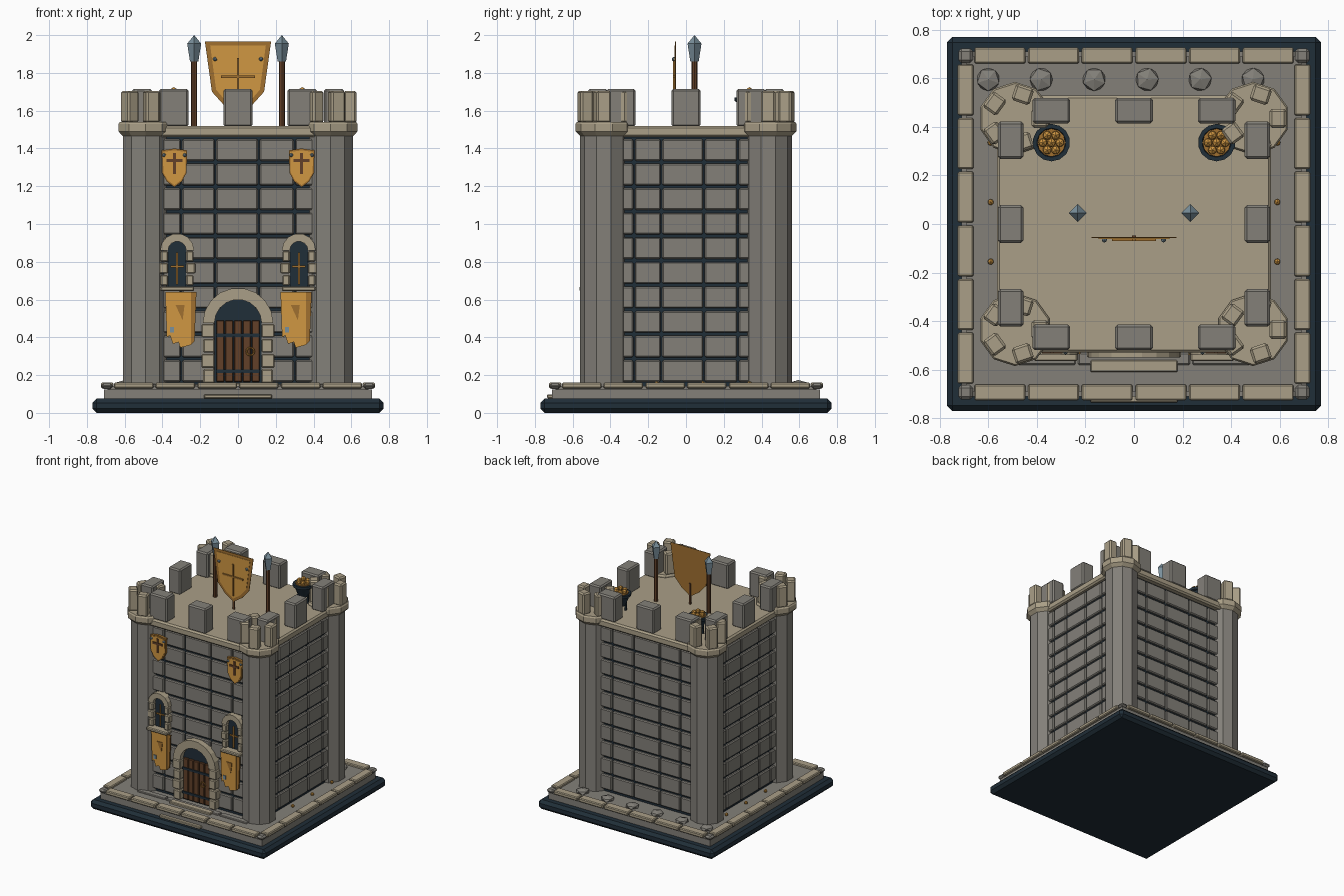
import bpy, bmesh, math, random
from mathutils import Matrix, Vector

cube = bpy.data.objects.get("Cube")
if cube:
    bpy.data.objects.remove(cube, do_unlink=True)
random.seed(4)


def material(name, *rgb):
    lin = [((c / 255 + 0.055) / 1.055) ** 2.4 for c in rgb] + [1]
    m = bpy.data.materials.new(name)
    m.use_nodes = True
    m.diffuse_color = lin
    m.node_tree.nodes["Principled BSDF"].inputs["Base Color"].default_value = lin
    return m


STONE = material("grey stone", 131, 128, 121)
TAN = material("tan stone", 170, 159, 135)
NAVY = material("dark navy", 32, 46, 56)
GOLD = material("gold", 208, 151, 66)
BRONZE = material("dark gold", 160, 112, 48)
WOOD = material("brown wood", 98, 64, 40)
STEEL = material("blue steel", 122, 144, 156)


def finish(name, bm, mat):
    bmesh.ops.recalc_face_normals(bm, faces=bm.faces)
    me = bpy.data.meshes.new(name)
    bm.to_mesh(me)
    bm.free()
    me.materials.append(mat)
    ob = bpy.data.objects.new(name, me)
    bpy.context.collection.objects.link(ob)
    return ob


def box(name, loc, size, mat, bevel=0.0, turn=0.0):
    bm = bmesh.new()
    bmesh.ops.create_cube(bm, size=1)
    bmesh.ops.scale(bm, vec=size, verts=bm.verts)
    if bevel:
        bmesh.ops.bevel(bm, geom=bm.edges[:], offset=bevel, segments=1, affect='EDGES')
    bmesh.ops.transform(bm, matrix=Matrix.Translation(loc) @ Matrix.Rotation(turn, 4, 'Z'), verts=bm.verts)
    return finish(name, bm, mat)


def lathe(name, loc, profile, sides, mat, start=90):
    """Stack of (radius, height) rings with flat faces and closed ends."""
    bm = bmesh.new()
    rings = []
    for r, z in profile:
        angles = [math.radians(start + 360 * i / sides) for i in range(sides)]
        rings.append([bm.verts.new((loc[0] + r * math.cos(a), loc[1] + r * math.sin(a), loc[2] + z)) for a in angles])
    for low, high in zip(rings, rings[1:]):
        for i in range(sides):
            j = (i + 1) % sides
            bm.faces.new((low[i], low[j], high[j], high[i]))
    bm.faces.new(rings[0])
    bm.faces.new(rings[-1])
    bmesh.ops.remove_doubles(bm, verts=bm.verts, dist=0.0001)
    return finish(name, bm, mat)


def plate(name, pts, front, depth, mat, cx=0.0):
    """Outline in x and z, extruded backwards from its front y."""
    bm = bmesh.new()
    face = bm.faces.new([bm.verts.new((cx + x, front, z)) for x, z in pts])
    out = bmesh.ops.extrude_face_region(bm, geom=[face])
    moved = [v for v in out["geom"] if isinstance(v, bmesh.types.BMVert)]
    bmesh.ops.translate(bm, vec=(0, depth, 0), verts=moved)
    return finish(name, bm, mat)


def ball(name, loc, r, mat, flat=1.0):
    bm = bmesh.new()
    bmesh.ops.create_icosphere(bm, subdivisions=1, radius=r)
    bmesh.ops.scale(bm, vec=(1, 1, flat), verts=bm.verts)
    bmesh.ops.rotate(bm, matrix=Matrix.Rotation(random.uniform(0, 3), 3, 'Z'), verts=bm.verts)
    bmesh.ops.translate(bm, vec=loc, verts=bm.verts)
    return finish(name, bm, mat)


def arc(r, z, n):
    return [(r * math.cos(math.pi * i / n), z + r * math.sin(math.pi * i / n)) for i in range(n + 1)]


def archway(name, cx, r_in, r_out, z0, spring, stones, rows, front, depth):
    """Dark opening framed by jamb blocks and a ring of wedge stones."""
    plate(name + "_opening", [(-r_in, z0), (r_in, z0)] + arc(r_in, spring, 12), -0.508, 0.03, NAVY, cx)
    inner, outer = arc(r_in, spring, stones), arc(r_out, spring, stones)
    for i in range(stones):
        plate(name + "_arch_stone", [inner[i], outer[i], outer[i + 1], inner[i + 1]], front, depth, TAN, cx)
    step = (spring - z0) / rows
    for i in range(rows):
        for s in (-1, 1):
            wide = r_out - r_in + (0.006 if i % 2 else -0.003)
            box(name + "_jamb_stone", (cx + s * (r_in + wide / 2), front + depth / 2, z0 + step * (i + 0.5)),
                (wide, depth, step - 0.007), TAN, 0.006)


def cross(name, cx, front, top, bottom, bar, half, w, mat):
    box(name + "_upright", (cx, front, (top + bottom) / 2), (w, 0.008, top - bottom), mat)
    box(name + "_bar", (cx, front, bar), (half * 2, 0.008, w), mat)


# Base, floor and kerb
box("base", (0, 0, 0.0375), (1.54, 1.54, 0.075), NAVY, 0.022)
box("base_step", (0, 0, 0.1), (1.42, 1.42, 0.05), STONE)
box("floor", (0, 0, 0.13), (1.38, 1.38, 0.025), STONE)
for side in range(4):
    turn = Matrix.Rotation(side * math.pi / 2, 3, 'Z')
    for i in range(6):
        box("kerb_stone", turn @ Vector(((i - 2.5) * 0.221, -0.693, 0.145)), (0.21, 0.066, 0.03), TAN, 0.006, side * math.pi / 2)
    box("kerb_corner", turn @ Vector((0.693, -0.693, 0.142)), (0.06, 0.06, 0.03), STONE, 0.012)

# Keep with raised masonry blocks
box("keep_core", (0, 0, 0.81), (1.07, 0.97, 1.34), NAVY)
columns = {"x": (-0.47, -0.3, -0.12, 0.11, 0.3, 0.47), "y": (-0.42, -0.275, -0.13, 0.095, 0.275, 0.42)}
for row in range(10):
    z = 0.222 + row * 0.13
    for axis, cuts in columns.items():
        for a, b in zip(cuts, cuts[1:]):
            mid, wide = (a + b) / 2, b - a - 0.008
            for s in (-1, 1):
                if axis == "x":
                    box("wall_block", (mid, s * 0.488, z), (wide, 0.03, 0.115), STONE, 0.007)
                else:
                    box("wall_block", (s * 0.538, mid, z), (0.03, wide, 0.115), STONE, 0.007)
box("roof_slab", (0, 0, 1.49), (1.13, 1.06, 0.06), TAN, 0.012)

# Corner towers
for x in (-0.49, 0.49):
    for y in (-0.435, 0.435):
        lathe("tower", (x, y, 0), [(0.125, 0.14), (0.125, 1.5)], 10, STONE)
        lathe("tower_cap", (x, y, 0), [(0.125, 1.465), (0.15, 1.49), (0.15, 1.53), (0.143, 1.54)], 10, TAN)
        for k in range(5):
            a = k * math.tau / 5
            box("tower_merlon", (x + 0.103 * math.cos(a), y + 0.103 * math.sin(a), 1.62),
                (0.07, 0.078, 0.17), TAN, 0.01, a)

# Roof merlons
for s in (-1, 1):
    for k in (-1, 0, 1):
        box("merlon", (k * 0.34, s * 0.467, 1.615), (0.155, 0.105, 0.2), STONE, 0.01)
        box("merlon", (s * 0.508, k * 0.345, 1.615), (0.105, 0.155, 0.2), STONE, 0.01)

# Spears and braziers
for s in (-1, 1):
    lathe("spear_shaft", (s * 0.232, 0.045, 0), [(0.016, 1.51), (0.016, 1.87)], 8, WOOD)
    lathe("spear_head", (s * 0.232, 0.045, 0), [(0.022, 1.86), (0.037, 1.955), (0.0, 2.0)], 4, STEEL)
    bx, by = s * 0.34, 0.335
    lathe("brazier_bowl", (bx, by, 0), [(0.035, 1.57), (0.066, 1.645), (0.077, 1.65), (0.077, 1.67), (0.06, 1.67), (0.055, 1.655)], 14, NAVY)
    lathe("brazier_embers", (bx, by, 0), [(0.058, 1.65), (0.058, 1.674)], 12, BRONZE)
    for k in range(3):
        a = k * math.tau / 3
        box("brazier_leg", (bx + 0.04 * math.cos(a), by + 0.04 * math.sin(a), 1.55), (0.012, 0.012, 0.08), NAVY)
    for k in range(7):
        a, r = k * math.tau / 6, (0.035 if k < 6 else 0)
        ball("coal", (bx + r * math.cos(a), by + r * math.sin(a), 1.685 + (0.02 if k == 6 else 0)), 0.02, GOLD)

# Large roof shield
outline = [(-0.175, 1.965), (0.175, 1.965), (0.138, 1.7), (0.075, 1.63), (0, 1.58), (-0.075, 1.63), (-0.138, 1.7)]
plate("roof_shield", outline, -0.058, 0.004, BRONZE)
plate("roof_shield_face", [(x * 0.84, 1.79 + (z - 1.79) * 0.88) for x, z in outline], -0.061, 0.004, GOLD)
cross("roof_shield_cross", 0, -0.065, 1.88, 1.63, 1.78, 0.09, 0.012, BRONZE)
box("shield_stand", (0, -0.052, 1.6), (0.015, 0.01, 0.17), WOOD)
for s in (-1, 1):
    ball("shield_rivet", (s * 0.122, -0.065, 1.873), 0.012, STEEL)

# Door
archway("door", 0, 0.125, 0.187, 0.155, 0.475, 9, 4, -0.55, 0.07)
for i in range(5):
    box("door_plank", ((i - 2) * 0.047, -0.515, 0.327), (0.042, 0.02, 0.325), WOOD, 0.004)
for z in (0.22, 0.41):
    box("door_strap", (0, -0.528, z), (0.235, 0.008, 0.018), NAVY)
bpy.ops.mesh.primitive_torus_add(location=(0.065, -0.533, 0.325), rotation=(math.pi / 2, 0, 0), major_radius=0.02,
                                 minor_radius=0.005, major_segments=12, minor_segments=6)
handle = bpy.context.object
handle.name = "door_handle"
handle.data.materials.append(BRONZE)
box("door_step", (0, -0.585, 0.148), (0.36, 0.05, 0.022), TAN, 0.005)
box("outer_step", (0, -0.72, 0.087), (0.36, 0.03, 0.02), TAN, 0.004)
for s in (-1, 1):
    for x in (0.11, 0.36):
        box("front_paver", (s * x, -0.555, 0.143), (0.24, 0.05, 0.018), STONE, 0.005)

# Windows, banners and wall shields
small = [(-0.068, 1.39), (0, 1.4), (0.068, 1.39), (0.064, 1.27), (0.04, 1.225), (0, 1.195), (-0.04, 1.225), (-0.064, 1.27)]
banner = [(-0.08, 0.64), (0.055, 0.64), (0.055, 0.36), (0.0, 0.345), (-0.01, 0.375), (-0.04, 0.365), (-0.055, 0.41), (-0.072, 0.4)]
fold = [(0.055, 0.64), (0.085, 0.64), (0.075, 0.38), (0.055, 0.36)]
emblem = [(-0.025, 0.57), (0.022, 0.57), (0.012, 0.49)]
for s in (-1, 1):
    wx = s * 0.322
    archway("window", wx, 0.048, 0.09, 0.67, 0.86, 7, 3, -0.54, 0.06)
    cross("window_cross", wx, -0.515, 0.85, 0.68, 0.775, 0.035, 0.01, BRONZE)
    box("window_sill", (wx, -0.53, 0.657), (0.18, 0.07, 0.025), TAN, 0.006)
    bx = s * 0.305
    plate("banner", banner, -0.54, 0.012, GOLD, bx)
    plate("banner_fold", fold, -0.535, 0.012, BRONZE, bx)
    plate("banner_emblem", emblem, -0.545, 0.005, BRONZE, bx)
    box("banner_clip", (bx - 0.045, -0.543, 0.44), (0.022, 0.006, 0.03), STEEL)
    sx = s * 0.337
    plate("wall_shield", small, -0.522, 0.02, BRONZE, sx)
    plate("wall_shield_face", [(x * 0.9, 1.3 + (z - 1.3) * 0.9) for x, z in small], -0.526, 0.005, GOLD, sx)
    cross("wall_shield_cross", sx, -0.529, 1.375, 1.265, 1.335, 0.042, 0.016, WOOD)
    for k in (-1, 1):
        ball("wall_shield_rivet", (sx + k * 0.055, -0.527, 1.365), 0.011, STEEL)

# Loose rocks behind and studs along the sides
for i in range(6):
    ball("rock", (-0.6 + i * 0.218, 0.595, 0.15), 0.053, STONE, 0.45)
for s in (-1, 1):
    for y in (-0.4, -0.155, 0.09, 0.335):
        ball("stud", (s * 0.59, y, 0.155), 0.014, GOLD)
